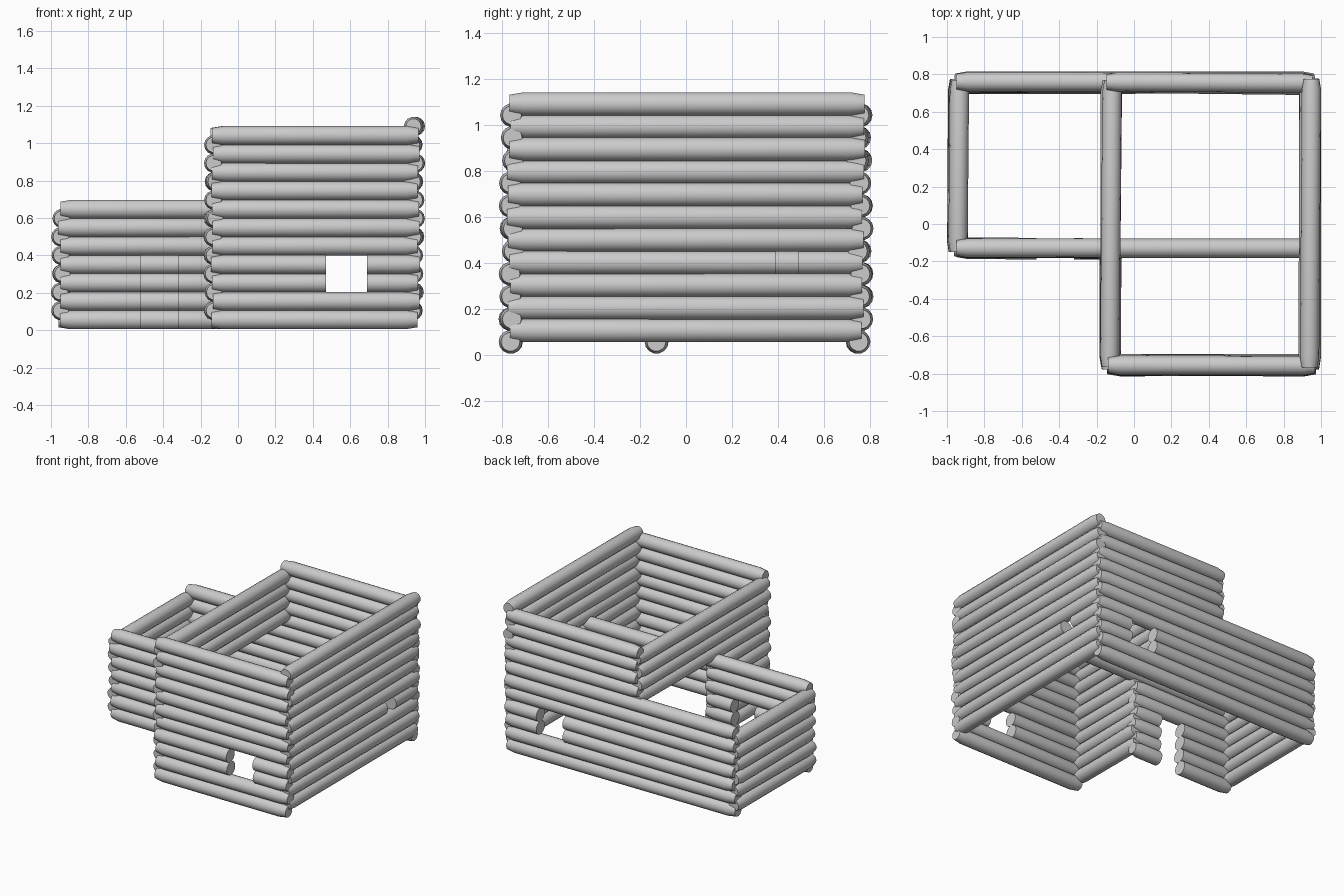
import bpy, bmesh, math, random
from mathutils import Vector

if "Cube" in bpy.data.objects:
    bpy.data.objects.remove(bpy.data.objects["Cube"])

random.seed(4)
R = 0.0515         # log radius
PITCH = 0.0985     # height of one course
Z_X = 0.056        # lowest course of logs along x
Z_Y = 0.105        # lowest course of logs along y (half a course higher)
SIDES = 14
TAPER = 0.06       # length of the trimmed log end


def ring(bm, centre, side, radius):
    up = Vector((0, 0, 1))
    verts = []
    for k in range(SIDES):
        a = 2 * math.pi * k / SIDES
        verts.append(bm.verts.new(centre + radius * (math.cos(a) * side + math.sin(a) * up)))
    return verts


def add_piece(bm, stations, side):
    """Skin one round log through (centre, radius) stations and cap it."""
    rings = [ring(bm, c, side, r) for c, r in stations]
    for r0, r1 in zip(rings, rings[1:]):
        for k in range(SIDES):
            n = (k + 1) % SIDES
            bm.faces.new((r0[k], r0[n], r1[n], r1[k]))
    bm.faces.new(rings[0])
    bm.faces.new(rings[-1])


def add_log(bm, axis, a, b, offset, z, hole=None):
    """One log along an axis, slightly crooked, optionally cut by an opening."""
    o0, o1 = (offset + random.uniform(-0.010, 0.010) for _ in range(2))
    a += random.uniform(-0.008, 0.008)
    b += random.uniform(-0.008, 0.008)
    side = Vector((0, 1, 0)) if axis == 'x' else Vector((1, 0, 0))

    def at(s):
        o = o0 + (o1 - o0) * (s - a) / (b - a)
        return Vector((s, o, z)) if axis == 'x' else Vector((o, s, z))

    start = [(at(a), R * 0.8), (at(a + TAPER), R)]
    end = [(at(b - TAPER), R), (at(b), R * 0.8)]
    if hole:
        add_piece(bm, start + [(at(hole[0]), R)], side)
        add_piece(bm, [(at(hole[1]), R)] + end, side)
    else:
        add_piece(bm, start + end, side)


def wall(name, axis, a, b, offset, courses, hole=None, hole_courses=()):
    bm = bmesh.new()
    base = Z_X if axis == 'x' else Z_Y
    for i in courses:
        add_log(bm, axis, a, b, offset, base + PITCH * i,
                hole if i in hole_courses else None)
    bmesh.ops.recalc_face_normals(bm, faces=bm.faces)
    mesh = bpy.data.meshes.new(name)
    bm.to_mesh(mesh)
    bm.free()
    obj = bpy.data.objects.new(name, mesh)
    bpy.context.collection.objects.link(obj)
    bpy.ops.object.select_all(action='DESELECT')
    bpy.context.view_layer.objects.active = obj
    obj.select_set(True)
    bpy.ops.object.shade_smooth_by_angle(angle=math.radians(35))


WINDOW = (0.47, 0.69)

# Tall room: front, right and left walls
wall("front_wall", 'x', -0.14, 0.965, -0.755, range(11), WINDOW, (2, 3))
wall("right_wall", 'y', -0.77, 0.77, 0.94, range(11), (0.39, 0.49), (3,))
wall("left_wall_lower", 'y', -0.77, -0.11, -0.125, range(6))
wall("left_wall_upper", 'y', -0.77, 0.77, -0.125, range(6, 10))

# Back wall: long courses shared with the low wing, short ones above
wall("back_wall_lower", 'x', -0.955, 0.96, 0.755, range(7), WINDOW, (2, 3))
wall("back_wall_upper", 'x', -0.14, 0.96, 0.75, range(7, 11))

# Low wing: front wall with doorway, side wall, and the beam across the room
wall("wing_front_wall", 'x', -0.955, -0.10, -0.13, range(6), (-0.52, -0.32), range(4))
wall("cross_beam", 'x', -0.955, 0.955, -0.13, (6,))
wall("wing_side_wall", 'y', -0.155, 0.775, -0.94, range(6))
